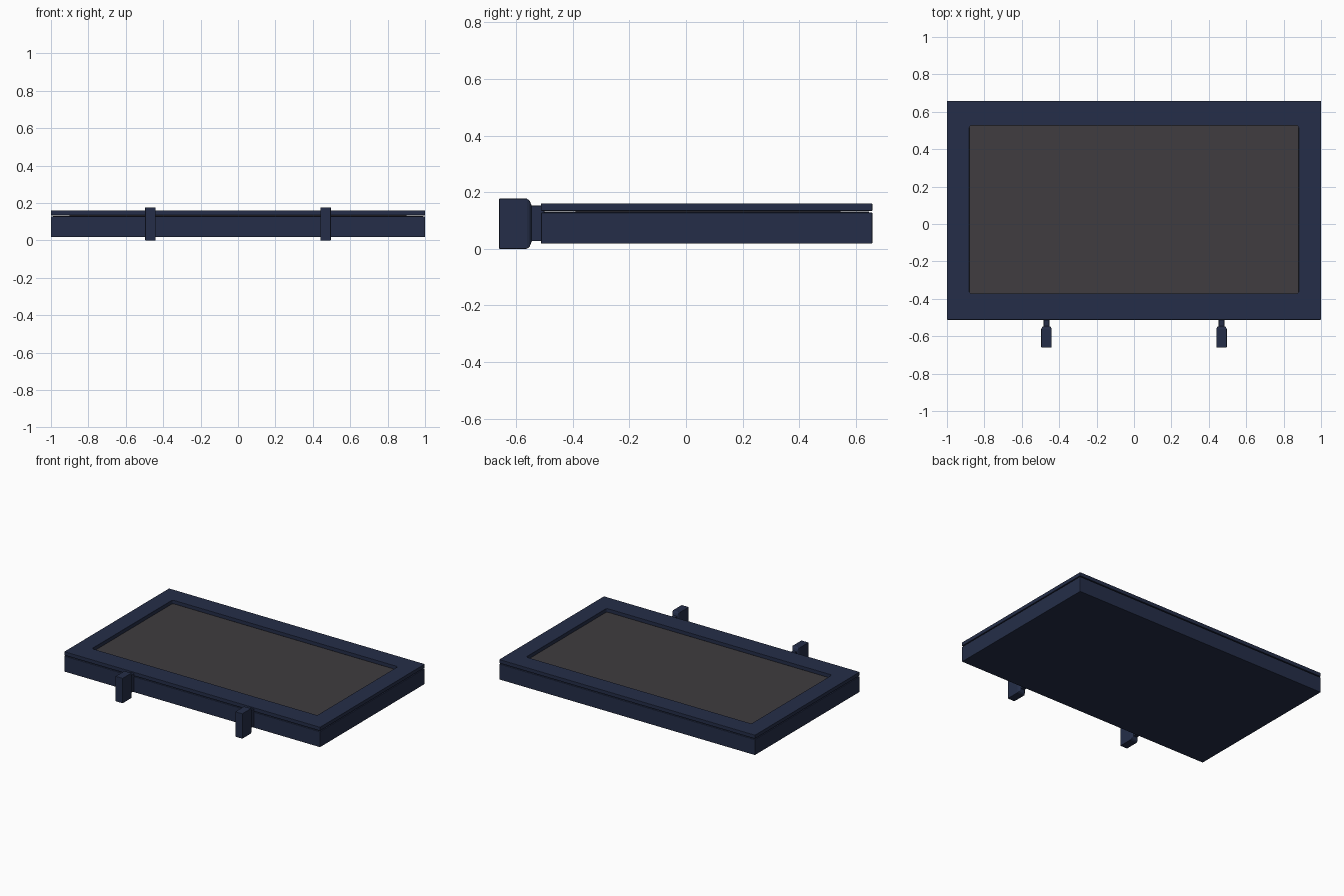
import bpy, bmesh

if "Cube" in bpy.data.objects:
    bpy.data.objects.remove(bpy.data.objects["Cube"])


def material(name, rgb):
    m = bpy.data.materials.new(name)
    m.diffuse_color = (*rgb, 1)
    m.use_nodes = True
    m.node_tree.nodes["Principled BSDF"].inputs["Base Color"].default_value = m.diffuse_color
    return m


NAVY = material("navy plastic", (0.018, 0.027, 0.065))
GREY = material("dark grey screen", (0.050, 0.045, 0.050))


def finish(bm, name, mat, bevel=0):
    bmesh.ops.recalc_face_normals(bm, faces=bm.faces)
    me = bpy.data.meshes.new(name)
    bm.to_mesh(me)
    bm.free()
    me.materials.append(mat)
    ob = bpy.data.objects.new(name, me)
    bpy.context.collection.objects.link(ob)
    if bevel:
        b = ob.modifiers.new("soft edges", 'BEVEL')
        b.width, b.segments, b.limit_method = bevel, 2, 'ANGLE'
    return ob


def loft(rings):
    """Skin a list of equal-length point rings and cap both ends."""
    bm = bmesh.new()
    rows = [[bm.verts.new(p) for p in r] for r in rings]
    n = len(rows[0])
    for a, b in zip(rows, rows[1:]):
        for i in range(n):
            bm.faces.new((a[i], a[(i + 1) % n], b[(i + 1) % n], b[i]))
    bm.faces.new(rows[0])
    bm.faces.new(rows[-1])
    return bm


def rect(x0, x1, y0, y1, z):
    return [(x0, y0, z), (x1, y0, z), (x1, y1, z), (x0, y1, z)]


Y0, Y1 = -0.512, 0.658
OUTER = (-1, 1, Y0, Y1)
INNER = (-0.88, 0.88, -0.372, 0.527)

# Lower case
finish(loft([rect(*OUTER, 0.018), rect(*OUTER, 0.128)]), "lower_case", NAVY, 0.003)

# Recessed core that shows as the seam between case and bezel
g = 0.012
core = (-1 + g, 1 - g, Y0 + g, Y1 - g)
finish(loft([rect(*core, 0.12), rect(*core, 0.1315)]), "seam_core", NAVY)

# Bezel frame: a flat ring extruded upward, inner corners slightly rounded
bm = bmesh.new()
out = [bm.verts.new(p) for p in rect(*OUTER, 0.134)]
inn = [bm.verts.new(p) for p in rect(*INNER, 0.134)]
for i in range(4):
    j = (i + 1) % 4
    bm.faces.new((out[i], out[j], inn[j], inn[i]))
ext = bmesh.ops.extrude_face_region(bm, geom=bm.faces[:])["geom"]
bmesh.ops.translate(bm, vec=(0, 0, 0.026),
                    verts=[v for v in ext if isinstance(v, bmesh.types.BMVert)])
corners = [e for e in bm.edges
           if abs(e.verts[0].co.z - e.verts[1].co.z) > 0.01 and abs(e.verts[0].co.x) < 0.95]
bmesh.ops.bevel(bm, geom=corners, offset=0.012, segments=3, profile=0.5, affect='EDGES')
finish(bm, "bezel_frame", NAVY, 0.002)

# Screen panel at the bottom of the recess
finish(loft([rect(-0.9, 0.9, -0.39, 0.545, 0.126), rect(-0.9, 0.9, -0.39, 0.545, 0.1335)]),
       "screen", GREY)


# Two clips on the front edge: block, tapered shoulder and thin neck
def section(cx, y, hw, z0, z1):
    return [(cx - hw, y, z0), (cx + hw, y, z0), (cx + hw, y, z1), (cx - hw, y, z1)]


for side, cx in (("left", -0.468), ("right", 0.468)):
    rings = [section(cx, y, hw, z0, z1) for y, hw, z0, z1 in (
        (-0.660, 0.028, 0.000, 0.177),
        (-0.562, 0.028, 0.000, 0.177),
        (-0.552, 0.024, 0.007, 0.170),
        (-0.545, 0.015, 0.027, 0.152),
        (-0.500, 0.015, 0.027, 0.152))]
    finish(loft(rings), side + "_clip", NAVY, 0.002)
